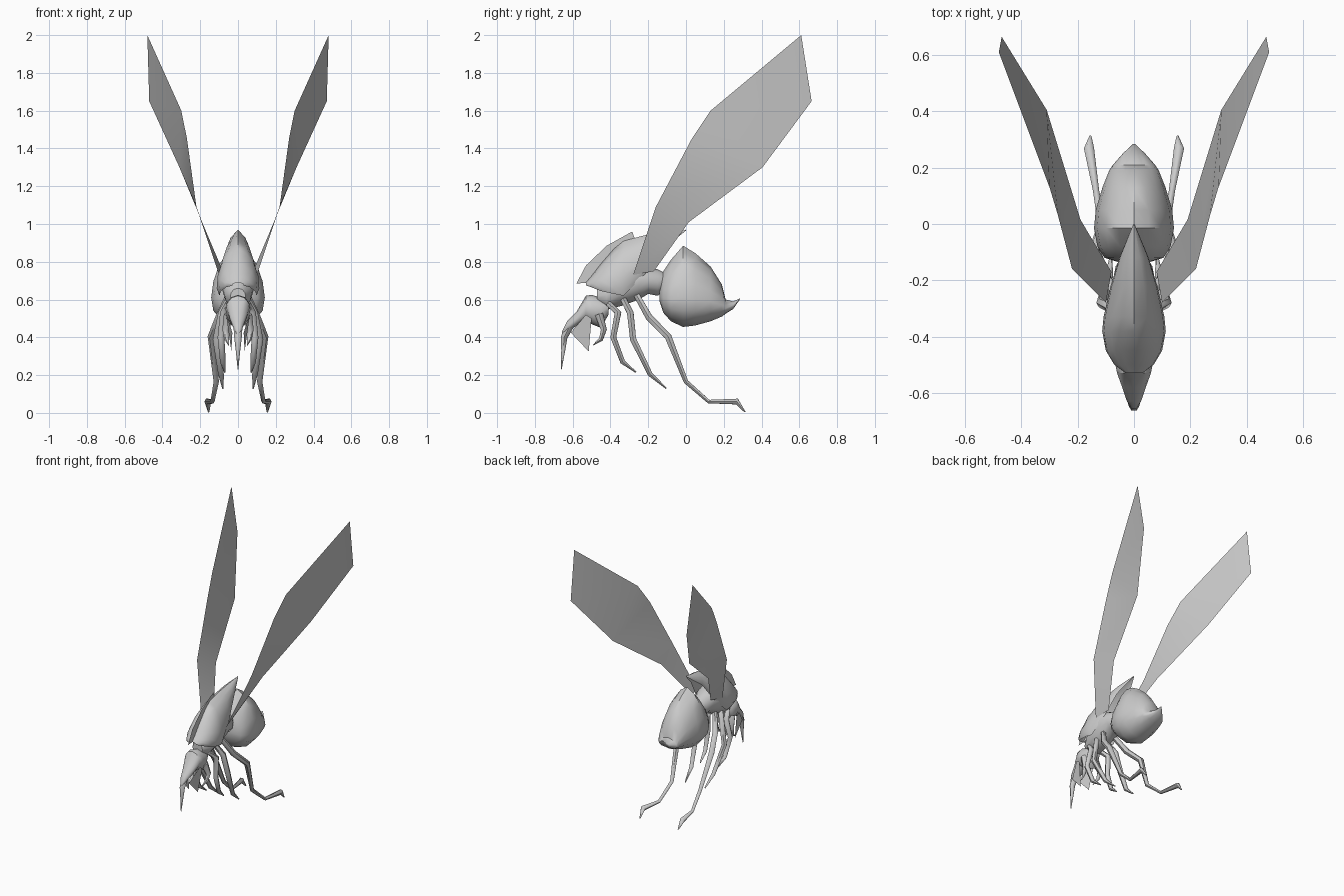
import bpy, math
from mathutils import Vector

if "Cube" in bpy.data.objects:
    bpy.data.objects.remove(bpy.data.objects["Cube"])


def make(name, verts, faces, angle=40):
    me = bpy.data.meshes.new(name)
    me.from_pydata([tuple(v) for v in verts], [], faces)
    me.validate()
    ob = bpy.data.objects.new(name, me)
    bpy.context.collection.objects.link(ob)
    bpy.ops.object.select_all(action='DESELECT')
    ob.select_set(True)
    bpy.context.view_layer.objects.active = ob
    bpy.ops.object.mode_set(mode='EDIT')
    bpy.ops.mesh.select_all(action='SELECT')
    bpy.ops.mesh.normals_make_consistent(inside=False)
    bpy.ops.object.mode_set(mode='OBJECT')
    bpy.ops.object.shade_smooth_by_angle(angle=math.radians(angle))
    return ob


def loft(name, stations, half, closed=True, angle=40):
    """Stations are (y, bottom z, top z, half width); half is the right half outline."""
    left = [(-x, t) for x, t in reversed(half) if not closed or x > 0]
    if not closed:
        left = left[1:]
    outline = half + left
    n = len(outline)
    verts = [(x * w, y, lo + t * (hi - lo)) for y, lo, hi, w in stations for x, t in outline]
    faces = []
    for s in range(len(stations) - 1):
        for i in range(n if closed else n - 1):
            j = (i + 1) % n
            faces.append((s*n + i, s*n + j, (s+1)*n + j, (s+1)*n + i))
    if closed:
        faces += [tuple(range(n)), tuple(range((len(stations)-1)*n, len(stations)*n))]
    return make(name, verts, faces, angle)


def limb(name, pts, sides=6):
    """Tapered tube through (x, y, z, radius) points."""
    P = [Vector(p[:3]) for p in pts]
    verts, faces = [], []
    for k, p in enumerate(P):
        d = (P[min(k+1, len(P)-1)] - P[max(k-1, 0)]).normalized()
        u = Vector((1, 0, 0))
        u = (u - d * u.dot(d)).normalized()
        v = d.cross(u)
        for i in range(sides):
            a = 2 * math.pi * i / sides
            verts.append(p + (u * math.cos(a) + v * math.sin(a)) * pts[k][3])
    for k in range(len(P) - 1):
        for i in range(sides):
            j = (i + 1) % sides
            faces.append((k*sides + i, k*sides + j, (k+1)*sides + j, (k+1)*sides + i))
    faces += [tuple(range(sides)), tuple(range((len(P)-1)*sides, len(P)*sides))]
    return make(name, verts, faces, 60)


def both(pts, s):
    return [(s * p[0],) + tuple(p[1:]) for p in pts]


# Outlines of the right half, bottom to top
round_half = [(0, 0), (.55, .08), (.9, .28), (1, .5), (.9, .72), (.55, .92), (0, 1)]
keel_half = [(0, 0), (.55, .06), (.92, .2), (1, .36), (.92, .56), (.7, .77), (.38, .92), (0, 1)]
hood_half = [(.9, 0), (1, .12), (.95, .4), (.74, .68), (.42, .88), (0, 1)]

# Abdomen with upturned tip
loft("abdomen", [(-.14, .59, .68, .04), (-.12, .53, .75, .105), (-.08, .485, .81, .13),
                 (-.015, .455, .885, .142), (.05, .463, .845, .136), (.13, .485, .775, .112),
                 (.19, .51, .68, .088), (.21, .525, .60, .075), (.25, .55, .59, .04),
                 (.285, .60, .606, .003)], keel_half)

# Open hood over the thorax, running back to a spike
loft("thorax_hood", [(0, .965, .97, .002), (-.12, .87, .955, .052), (-.22, .73, .94, .083),
                     (-.33, .62, .91, .108), (-.38, .63, .87, .113), (-.45, .645, .79, .10),
                     (-.50, .665, .725, .07), (-.53, .675, .69, .03)], hood_half, False)

# Thin central crest
make("hood_crest", [(0, -.58, .685), (0, -.53, .78), (0, -.42, .885), (0, -.285, .96),
                    (0, -.27, .92), (0, -.40, .84), (0, -.50, .69)], [(0, 1, 2, 3, 4, 5, 6)])

# Lower thorax, waist and head
loft("thorax", [(-.47, .58, .66, .04), (-.42, .545, .70, .07), (-.33, .57, .80, .088),
                (-.25, .60, .80, .09), (-.20, .63, .77, .075), (-.15, .62, .76, .065),
                (-.11, .65, .74, .04)], round_half)
loft("head", [(-.41, .52, .60, .045), (-.45, .45, .61, .062), (-.50, .47, .625, .066),
              (-.53, .49, .62, .06), (-.58, .46, .535, .042), (-.63, .43, .485, .025),
              (-.657, .41, .43, .008)], round_half)
limb("proboscis", [(0, -.61, .47, .025), (0, -.645, .40, .02), (0, -.65, .33, .012),
                   (0, -.66, .23, .002)])

# Paired parts
lead = [(.10, -.28, .73), (.22, -.16, 1.09), (.27, .03, 1.45), (.30, .13, 1.60), (.48, .61, 2.0)]
trail = [(.08, -.17, .75), (.19, .015, 1.01), (.31, .405, 1.30), (.47, .665, 1.65)]
legs = {
    "front_leg": [(.05, -.41, .58, .018), (.075, -.36, .53, .02), (.09, -.385, .40, .018),
                  (.08, -.335, .27, .015), (.07, -.265, .215, .004)],
    "middle_leg": [(.05, -.33, .60, .018), (.085, -.295, .53, .02), (.115, -.28, .39, .019),
                   (.09, -.19, .205, .015), (.08, -.105, .13, .004)],
    "hind_leg": [(.05, -.26, .62, .018), (.10, -.195, .505, .021), (.14, -.095, .405, .021),
                 (.115, 0, .165, .014), (.135, .12, .06, .011), (.16, .27, .06, .018),
                 (.155, .312, .005, .004)],
}
for side, s in (("right", 1), ("left", -1)):
    make("wing_" + side, both(lead + trail, s),
         [(0, 1, 6, 5), (1, 2, 7, 6), (2, 3, 7), (3, 4, 8, 7)])
    for name, pts in legs.items():
        limb(name + "_" + side, both(pts, s))
    # Cheek plate and palp beside the mouth
    make("cheek_plate_" + side, both([(.03, -.61, .425), (.06, -.53, .52), (.06, -.50, .50),
                                      (.035, -.515, .325)], s), [(0, 1, 2, 3)])
    limb("palp_" + side, both([(.05, -.46, .52, .025), (.065, -.435, .44, .018),
                               (.06, -.45, .39, .013), (.05, -.49, .36, .003)], s))
